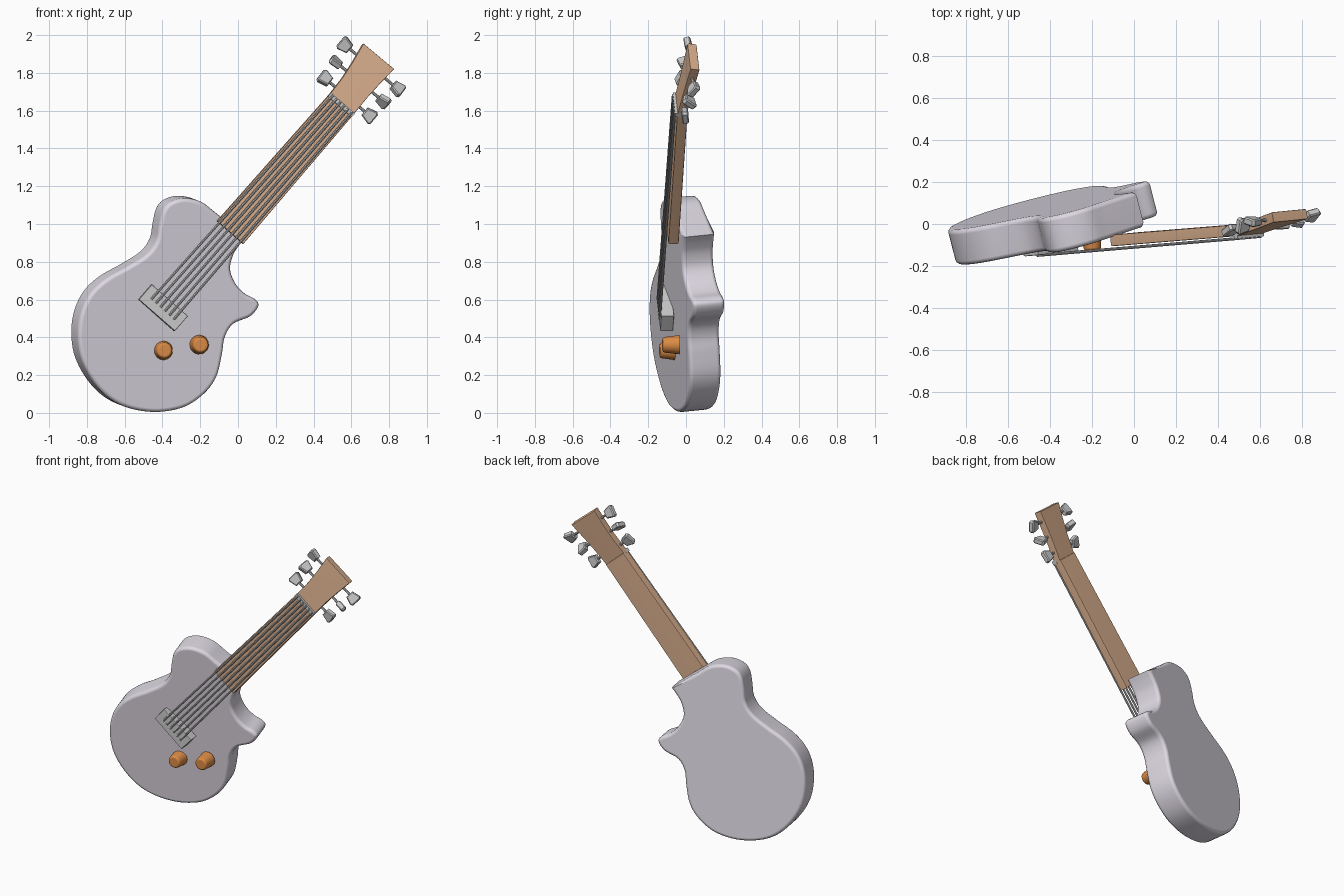
import bpy, bmesh
from math import radians
from mathutils import Vector, Matrix

if "Cube" in bpy.data.objects:
    bpy.data.objects.remove(bpy.data.objects["Cube"])


def material(name, rgb):
    m = bpy.data.materials.new(name)
    m.diffuse_color = (*rgb, 1)
    m.use_nodes = True
    m.node_tree.nodes["Principled BSDF"].inputs["Base Color"].default_value = m.diffuse_color
    return m


BODY = material("pale_paint", (0.73, 0.69, 0.76))
WOOD = material("wood", (0.70, 0.43, 0.27))
KNOB = material("orange_plastic", (0.72, 0.26, 0.06))


def frame(origin, across, along):
    """Local axes: X across the neck, Y along it, Z out of the front."""
    y = Vector(along).normalized()
    x = Vector(across)
    x = (x - y * x.dot(y)).normalized()
    m = Matrix((x, y, x.cross(y))).transposed().to_4x4()
    m.translation = origin
    return m


def finish(name, bm, mat=None, smooth=True):
    bmesh.ops.recalc_face_normals(bm, faces=bm.faces)
    me = bpy.data.meshes.new(name)
    bm.to_mesh(me)
    bm.free()
    ob = bpy.data.objects.new(name, me)
    bpy.context.collection.objects.link(ob)
    if mat:
        me.materials.append(mat)
    if smooth:
        bpy.ops.object.select_all(action='DESELECT')
        ob.select_set(True)
        bpy.context.view_layer.objects.active = ob
        bpy.ops.object.shade_smooth_by_angle(angle=radians(35))
        mod = ob.modifiers.new("weighted_normals", 'WEIGHTED_NORMAL')
        mod.keep_sharp = True
    return ob


def prism(name, pts, back, front, m, mat=None, bevel=0.0, segs=3):
    """Extrude a local outline from back to front and round both rims."""
    bm = bmesh.new()
    lo = [bm.verts.new((x, y, back)) for x, y in pts]
    hi = [bm.verts.new((x, y, front)) for x, y in pts]
    caps = [bm.faces.new(lo[::-1]), bm.faces.new(hi)]
    n = len(pts)
    for i in range(n):
        j = (i + 1) % n
        bm.faces.new((lo[i], lo[j], hi[j], hi[i]))
    if bevel:
        bmesh.ops.recalc_face_normals(bm, faces=bm.faces)
        rim = [e for f in caps for e in f.edges]
        bmesh.ops.bevel(bm, geom=rim, offset=bevel, segments=segs, profile=0.5,
                        affect='EDGES', clamp_overlap=False)
    bm.transform(m)
    return finish(name, bm, mat, smooth=bevel > 0)


def rod(name, p, q, r1, r2, sides, mat=None, bevel=0.0):
    p, q = Vector(p), Vector(q)
    bm = bmesh.new()
    bmesh.ops.create_cone(bm, cap_ends=True, segments=sides, radius1=r1, radius2=r2,
                          depth=(q - p).length)
    if bevel:
        top = [e for e in bm.edges if all(v.co.z > 0 for v in e.verts)]
        bmesh.ops.bevel(bm, geom=top, offset=bevel, segments=3, profile=0.5, affect='EDGES')
    rot = Vector((0, 0, 1)).rotation_difference(q - p).to_matrix().to_4x4()
    bm.transform(Matrix.Translation((p + q) / 2) @ rot)
    return finish(name, bm, mat)


def spline(pts, steps=5):
    """Smooth curve through the points, closed at a sharp first corner."""
    p = [Vector(a) for a in pts]
    p = [p[0]] + p + [p[0], p[0]]
    out = []
    for i in range(1, len(p) - 2):
        a, b, c, d = p[i - 1:i + 3]
        for s in range(steps):
            t = s / steps
            out.append(0.5 * (2 * b + (c - a) * t + (2 * a - 5 * b + 4 * c - d) * t * t
                              + (3 * b - a - 3 * c + d) * t ** 3))
    return out


# body: outline as seen from the front, laid on the tilted front plane
A, B, C = 0.256, -0.099, 0.067
outline = [(0.05, 0.93), (0.015, 0.89), (-0.02, 0.835), (-0.037, 0.76), (-0.01, 0.685),
           (0.04, 0.63), (0.095, 0.60), (0.113, 0.565), (0.07, 0.51), (-0.02, 0.47),
           (-0.065, 0.40), (-0.08, 0.31), (-0.11, 0.19), (-0.175, 0.10), (-0.28, 0.03),
           (-0.42, 0.003), (-0.56, 0.02), (-0.67, 0.07), (-0.76, 0.16), (-0.825, 0.28),
           (-0.845, 0.405), (-0.83, 0.525), (-0.78, 0.63), (-0.695, 0.71), (-0.58, 0.775),
           (-0.48, 0.84), (-0.43, 0.91), (-0.415, 0.99), (-0.395, 1.07), (-0.355, 1.115),
           (-0.28, 1.135), (-0.19, 1.115), (-0.11, 1.055)]
body_m = frame((0, C, 0), (0.722, 0.249, -0.645), (0.645, 0.090, 0.7575))
inv = body_m.inverted()
flat = [(inv @ Vector((x, A * x + B * z + C, z))).xy for x, z in spline(outline)]
prism("body", flat, -0.174, 0, body_m, BODY, bevel=0.022)

# neck, starting at the middle of its lower end
ACROSS, ALONG = (0.753, 0.07, -0.66), (0.655, 0.053, 0.754)
neck_m = frame((-0.04, -0.10, 0.955), ACROSS, ALONG)
L = 0.895
prism("neck", [(-0.092, 0), (0.092, 0), (0.083, L), (-0.083, L)], -0.055, 0,
      neck_m, WOOD, bevel=0.006, segs=2)

# nut
prism("nut", [(-0.084, L - 0.012), (0.084, L - 0.012), (0.084, L + 0.014), (-0.084, L + 0.014)],
      -0.02, 0.012, neck_m)

# headstock, leaning back from the nut
head_m = frame(neck_m @ Vector((0, L, 0)), ACROSS, (0.209, 0.07, 0.26))
prism("headstock", [(-0.083, -0.01), (0.083, -0.01), (0.084, 0.12), (0.09, 0.22), (0.10, 0.334),
                    (-0.112, 0.334), (-0.095, 0.22), (-0.085, 0.12)],
      -0.05, 0, head_m, WOOD, bevel=0.005, segs=2)

# tuners: a thin post and a flaring peg turned to its own angle
for side in (-1, 1):
    for i, (y, reach, turn) in enumerate(((0.06, 0.15, 15), (0.166, 0.16, 60), (0.268, 0.178, -25))):
        tag = f"{'left' if side < 0 else 'right'}_{i + 1}"
        rod("tuner_post_" + tag, head_m @ Vector((side * 0.07, y, -0.024)),
            head_m @ Vector((side * reach, y, -0.024)), 0.008, 0.008, 8)
        peg_m = (head_m @ Matrix.Translation((side * reach, y, -0.024))
                 @ Matrix.Rotation(radians(side * turn), 4, 'X'))
        w = side * 0.03
        prism("tuner_peg_" + tag, [(-w, -0.026), (w * 0.8, -0.04), (w * 1.2, -0.03),
                                   (w * 1.2, 0.03), (w * 0.8, 0.04), (-w, 0.026)],
              -0.018, 0.018, peg_m, bevel=0.006, segs=1)

# bridge
prism("bridge", [(-0.135, -0.588), (0.12, -0.588), (0.12, -0.482), (-0.135, -0.482)],
      -0.055, 0.014, neck_m, bevel=0.006, segs=2)

# strings
for i in range(6):
    k = i / 5 - 0.5
    rod(f"string_{i + 1}", neck_m @ Vector((k * 0.16 - 0.006, -0.545, 0.015)),
        neck_m @ Vector((k * 0.135, L + 0.01, 0.012)), 0.0065, 0.0065, 8)

# control knobs
out = neck_m.to_3x3() @ Vector((0, 0, 1))
for i, (x, z, y0, y1) in enumerate(((-0.396, 0.331, -0.06, -0.14), (-0.205, 0.361, -0.035, -0.125))):
    base = Vector((x, y0, z))
    rod(f"knob_{i + 1}", base, base + out * (y0 - y1), 0.051, 0.04, 20, KNOB, bevel=0.012)
